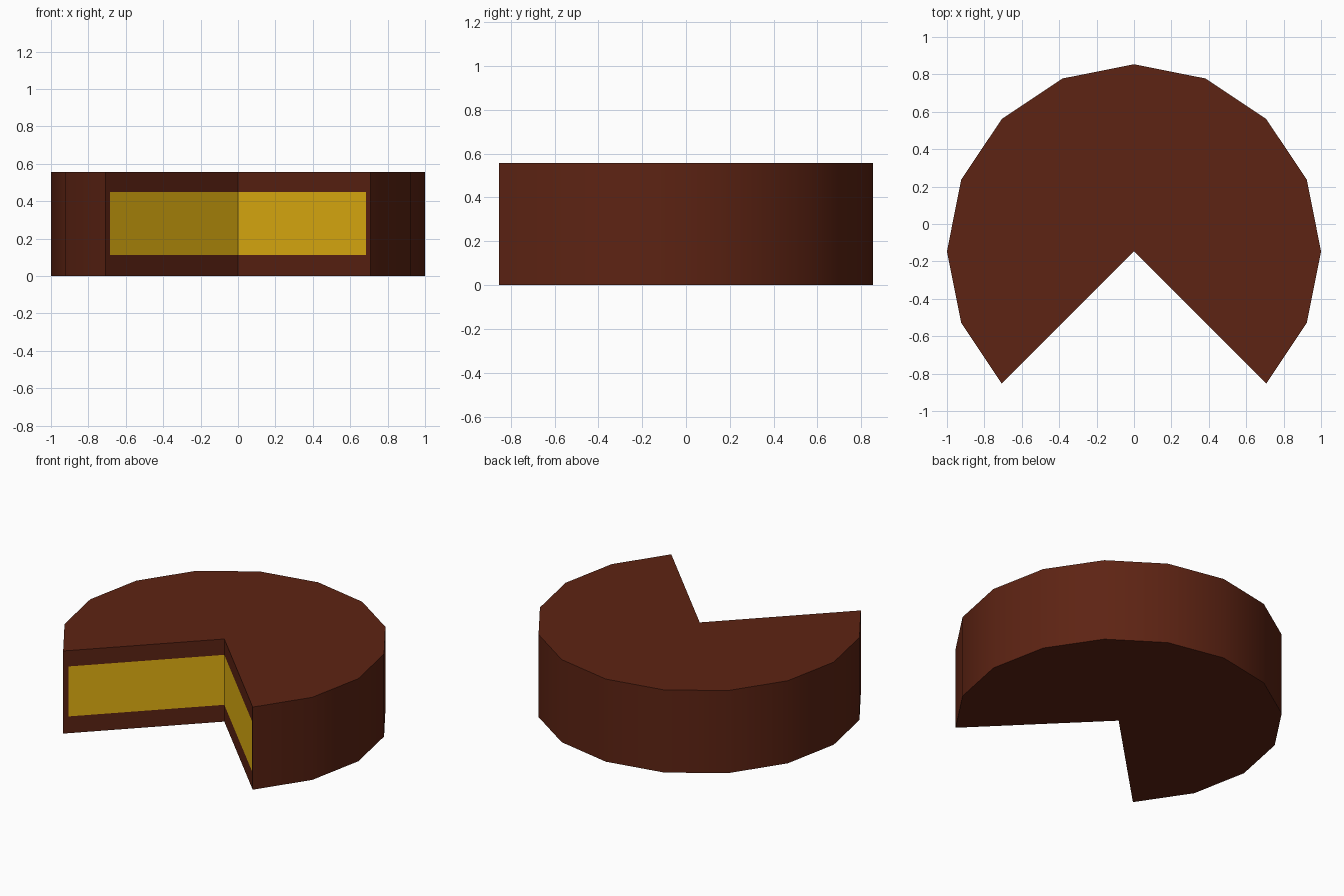
import bpy, bmesh
from math import radians, cos, sin

if "Cube" in bpy.data.objects:
    bpy.data.objects.remove(bpy.data.objects["Cube"])

R, H, CY = 1.0, 0.557, -0.146        # radius, height, centre offset in y
Z0, Z1, RF = 0.113, 0.45, 0.967      # filling layer bottom, top, outer radius
START, END, STEPS = -45, 225, 12     # arc left after the slice is removed


def pt(r, deg, z):
    a = radians(deg)
    return (r * cos(a), CY + r * sin(a), z)


def face(bm, coords, flip=False):
    if flip:
        coords = coords[::-1]
    bm.faces.new([bm.verts.new(c) for c in coords])


def cut_panel(bm, r0, r1, z0, z1):
    # the same rectangle on both cut faces
    for deg, flip in ((START, False), (END, True)):
        face(bm, [pt(r0, deg, z0), pt(r1, deg, z0),
                  pt(r1, deg, z1), pt(r0, deg, z1)], flip)


def finish(bm, name, color):
    bmesh.ops.remove_doubles(bm, verts=bm.verts, dist=1e-5)
    me = bpy.data.meshes.new(name)
    bm.to_mesh(me)
    bm.free()
    ob = bpy.data.objects.new(name, me)
    bpy.context.collection.objects.link(ob)
    mat = bpy.data.materials.new(name)
    mat.diffuse_color = color
    mat.use_nodes = True
    mat.node_tree.nodes["Principled BSDF"].inputs["Base Color"].default_value = mat.diffuse_color
    me.materials.append(mat)
    bpy.ops.object.select_all(action='DESELECT')
    ob.select_set(True)
    bpy.context.view_layer.objects.active = ob
    bpy.ops.object.shade_smooth_by_angle(angle=radians(30))


# Chocolate coating: top, bottom, round side and borders of the cut faces
angles = [START + (END - START) * i / STEPS for i in range(STEPS + 1)]
bm = bmesh.new()
for z, flip in ((H, False), (0, True)):
    face(bm, [pt(0, 0, z)] + [pt(R, a, z) for a in angles], flip)
for a, b in zip(angles, angles[1:]):
    face(bm, [pt(R, a, 0), pt(R, b, 0), pt(R, b, H), pt(R, a, H)])
cut_panel(bm, 0, R, 0, Z0)
cut_panel(bm, 0, R, Z1, H)
cut_panel(bm, RF, R, Z0, Z1)
finish(bm, "cake_coating", (0.11, 0.017, 0.0065, 1))

# Yellow filling exposed on the two cut faces
bm = bmesh.new()
cut_panel(bm, 0, RF, Z0, Z1)
finish(bm, "cake_filling", (0.8, 0.46, 0.006, 1))
